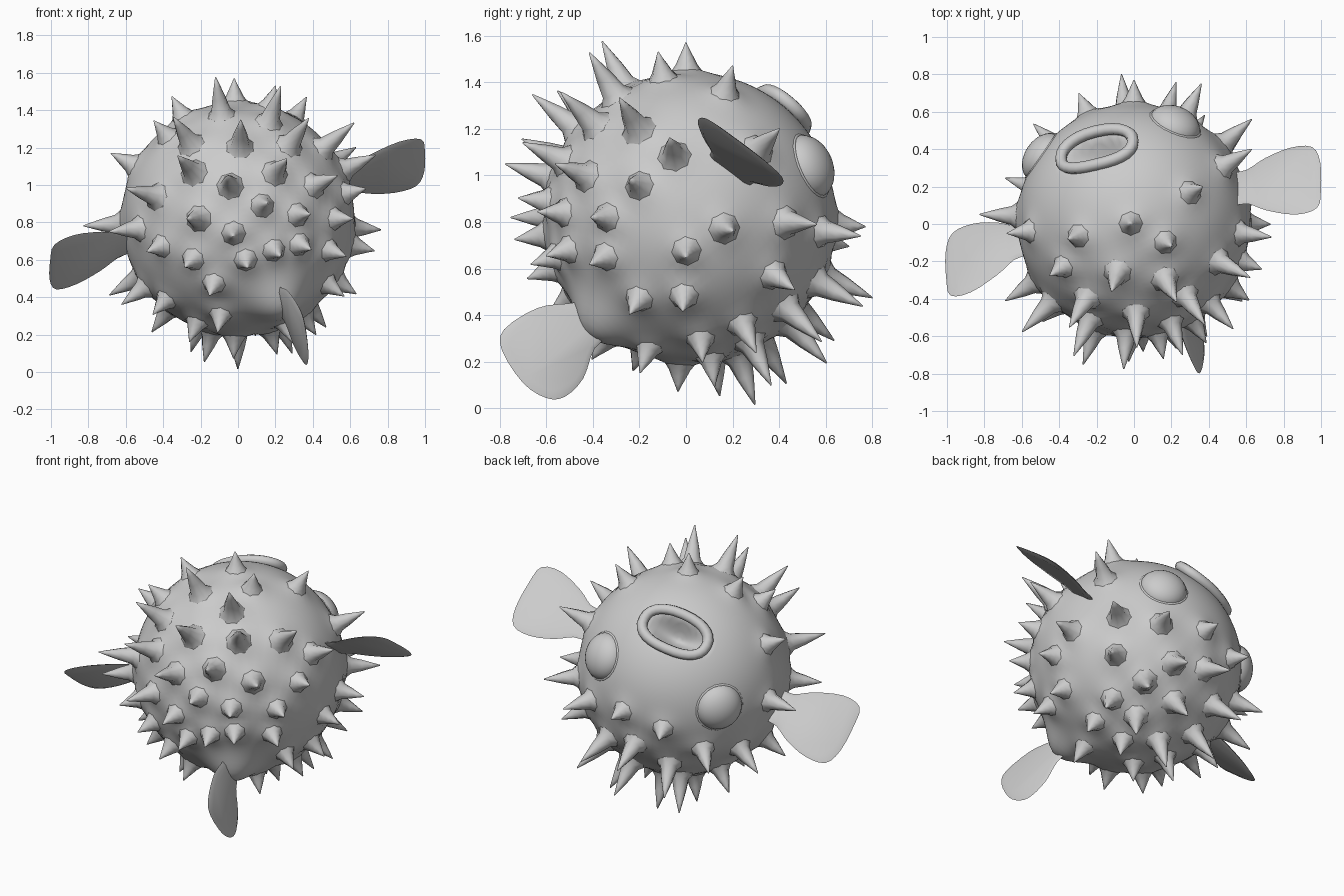
import bpy, bmesh, math
from mathutils import Vector, Matrix

cube = bpy.data.objects.get("Cube")
if cube:
    bpy.data.objects.remove(cube)

mat = bpy.data.materials.new("plain grey")
mat.use_nodes = True
GREY = (0.6, 0.6, 0.6, 1)
mat.diffuse_color = GREY
mat.node_tree.nodes["Principled BSDF"].inputs["Base Color"].default_value = GREY

# Fish frame: side axis, face direction and the fish's own up
CENTRE = Vector((0, 0.02, 0.82))
R = 0.622
SIDE = Vector((0.94, 0.225, 0.27)).normalized()
FACE = Vector((-0.31, 0.625, 0.72))
FACE = (FACE - SIDE * FACE.dot(SIDE)).normalized()
UP = FACE.cross(SIDE)


def mirror(p):
    return p - SIDE * (2 * (p - CENTRE).dot(SIDE))


def finish(bm, name, angle=60):
    bmesh.ops.recalc_face_normals(bm, faces=bm.faces[:])
    me = bpy.data.meshes.new(name)
    bm.to_mesh(me)
    bm.free()
    ob = bpy.data.objects.new(name, me)
    bpy.context.collection.objects.link(ob)
    me.materials.append(mat)
    bpy.ops.object.select_all(action="DESELECT")
    ob.select_set(True)
    bpy.context.view_layer.objects.active = ob
    bpy.ops.object.shade_smooth_by_angle(angle=math.radians(angle))
    return ob


def frame(origin, x, y, z):
    m = Matrix((x, y, z)).transposed().to_4x4()
    m.translation = origin
    return m


def facing(origin, z):
    x = UP.cross(z).normalized()
    return frame(origin, x, z.cross(x), z)


def tube(bm, path, radius, m, sides=8):
    """Closed ring of round section following a flat loop."""
    rings = []
    n = len(path)
    for i, p in enumerate(path):
        t = (path[(i + 1) % n] - path[i - 1]).normalized()
        out = Vector((t.y, -t.x, 0))
        ring = []
        for k in range(sides):
            a = math.tau * k / sides
            q = p + out * (radius * math.cos(a)) + Vector((0, 0, radius * math.sin(a)))
            ring.append(bm.verts.new(m @ q))
        rings.append(ring)
    for i in range(n):
        a, b = rings[i], rings[(i + 1) % n]
        for k in range(sides):
            j = (k + 1) % sides
            bm.faces.new((a[k], b[k], b[j], a[j]))


# Spike tips: along the middle, then on one side (mirrored to the other)
middle = [(-.12, -.36, 1.575), (.016, -.715, 1.39), (.17, -.78, .91), (.225, -.66, .62),
          (-.067, .80, .475), (.1, .65, .145), (.225, .13, .04), (.3, -.2, .145)]
paired = [(-.02, 0, 1.55), (.23, -.42, 1.535), (.38, -.54, 1.36), (.26, -.70, 1.14),
          (.2, -.12, 1.53), (.366, .2, 1.47), (.63, -.29, 1.34), (.735, -.07, 1.16),
          (.53, -.56, 1.05), (.68, -.24, .98), (.40, -.66, .845), (.63, .40, 1.2),
          (.765, .2, .76), (.68, 0, .66), (.63, .56, .79), (.57, .465, .51),
          (.59, -.39, .82), (.56, -.40, .625), (.36, .75, .74), (0, .77, .78),
          (.23, .775, .43), (.39, .6, .27), (.29, .365, .10), (.55, -.01, .47),
          (.52, -.22, .44), (.47, .3, .24), (.41, .07, .21), (.39, -.60, .655)]
tips = [Vector(p) for p in middle]
for p in paired:
    tips += [Vector(p), mirror(Vector(p))]
spike_dirs = [(t - CENTRE).normalized() for t in tips]

# Body: round, swollen under each spike, drawn out at the tail, hollow at the mouth
bm = bmesh.new()
bmesh.ops.create_uvsphere(bm, u_segments=80, v_segments=64, radius=1)
for v in bm.verts:
    d = frame(Vector(), SIDE, UP, FACE) @ v.co.normalized()
    r = R
    r += 0.09 * math.exp(-(d.angle(-FACE) / 0.22) ** 2)
    r += 0.025 * max(math.exp(-(d.angle(s) / 0.12) ** 2) for s in spike_dirs)
    if d.dot(FACE) > 0:
        q = (d.dot(SIDE) * R / 0.2) ** 2 + (d.dot(UP) * R / 0.115) ** 2
        if q < 1:
            r -= 0.15 * (1 - q)
    v.co = CENTRE + d * r
finish(bm, "body", 80)

# Spikes: flared cones rising out of the swellings, shorter towards the tail
bm = bmesh.new()
for tip, d in zip(tips, spike_dirs):
    h = min(max((tip - CENTRE).length, 0.75), 0.86) - R
    if d.angle(-FACE) < 0.95:
        h = min(h, 0.14)
    m = facing(CENTRE + d * R, d)
    slim = 0.85 + 1.2 * (h - 0.1)
    profile = [(0.08, 0.0), (0.052, 0.035), (0.037, 0.01 + h * 0.42), (0.019, h * 0.75), (0.003, h)]
    rings = []
    for rad, z in profile:
        rings.append([bm.verts.new(m @ Vector((slim * rad * math.cos(math.tau * k / 8),
                                               slim * rad * math.sin(math.tau * k / 8), z)))
                      for k in range(8)])
    for a, b in zip(rings, rings[1:]):
        for k in range(8):
            j = (k + 1) % 8
            bm.faces.new((a[k], a[j], b[j], b[k]))
    bm.faces.new(rings[-1])
finish(bm, "spikes", 80)

# Lips: rounded ring around the mouth
bm = bmesh.new()
loop = []
for i in range(28):
    a = math.tau * i / 28
    c, s = math.cos(a), math.sin(a)
    x = 0.205 * math.copysign(abs(c) ** 0.85, c)
    y = 0.118 * math.copysign(abs(s) ** 0.85, s)
    loop.append(Vector((x, y, -0.6 * (x * x + y * y))))
tube(bm, loop, 0.032, frame(CENTRE + FACE * (R + 0.01) + SIDE * 0.015, SIDE, UP, FACE))
finish(bm, "lips", 80)

# Eyes: flattened domes with a thin rim
eye = Vector((0.24, 0.58, 1.06))
for name, p in (("left_eye", eye), ("right_eye", mirror(eye))):
    d = (p - CENTRE).normalized()
    m = facing(CENTRE + d * 0.59, d)
    bm = bmesh.new()
    bmesh.ops.create_uvsphere(bm, u_segments=24, v_segments=14, radius=1,
                              matrix=m @ Matrix.Diagonal((0.142, 0.142, 0.1, 1)))
    circle = [Vector((0.14 * math.cos(math.tau * i / 20), 0.14 * math.sin(math.tau * i / 20), 0.01))
              for i in range(20)]
    tube(bm, circle, 0.011, m, 6)
    finish(bm, name, 80)


def smooth_loop(points, steps=3):
    """Rounded closed outline through a few points."""
    out = []
    n = len(points)
    for i in range(n):
        a, b, c, d = (points[(i + k) % n] for k in (-1, 0, 1, 2))
        for s in range(steps):
            t = s / steps
            out.append(0.5 * (2 * b + (c - a) * t + (2 * a - 5 * b + 4 * c - d) * t * t
                              + (3 * b - a - 3 * c + d) * t ** 3))
    return out


def fin(name, outline, normal, thick=0.022):
    """Thin blade with softened edges."""
    bm = bmesh.new()
    mid = sum(outline, Vector()) / len(outline)
    inner = [mid + (p - mid) * 0.85 for p in outline]
    edge = [bm.verts.new(p) for p in outline]
    n = len(edge)
    for side in (1, -1):
        ring = [bm.verts.new(p + normal * (side * thick / 2)) for p in inner]
        for i in range(n):
            j = (i + 1) % n
            bm.faces.new((edge[i], edge[j], ring[j], ring[i]))
        bm.faces.new(ring)
    finish(bm, name, 50)


# Tail fin: lies in the middle plane
tail = []
for y, z in [(-.34, .46), (-.51, .45), (-.64, .43), (-.78, .34), (-.79, .25), (-.70, .11),
             (-.60, .045), (-.52, .05), (-.44, .13), (-.39, .26), (-.28, .36)]:
    p = Vector((0, y, z))
    p.x = -(p - CENTRE).dot(SIDE) / SIDE.x
    tail.append(p)
fin("tail_fin", smooth_loop(tail), SIDE)

# Side fins: flat paddles
root = Vector((0.57, 0.19, 1.03))
out = Vector((0.43, 0.06, 0.1)).normalized()
across = Vector((-0.02, 0.8, -0.6)).normalized()
normal = out.cross(across).normalized()
paddle = []
for o, u in [(-.06, .09), (.04, .12), (.14, .18), (.28, .225), (.40, .21), (.443, .10), (.443, -.08),
             (.42, -.20), (.30, -.225), (.14, -.17), (.04, -.11), (-.06, -.09)]:
    paddle.append(root + out * o + across * u)
paddle = smooth_loop(paddle)
fin("left_fin", paddle, normal)
fin("right_fin", [mirror(p) for p in paddle], normal - SIDE * (2 * normal.dot(SIDE)))
